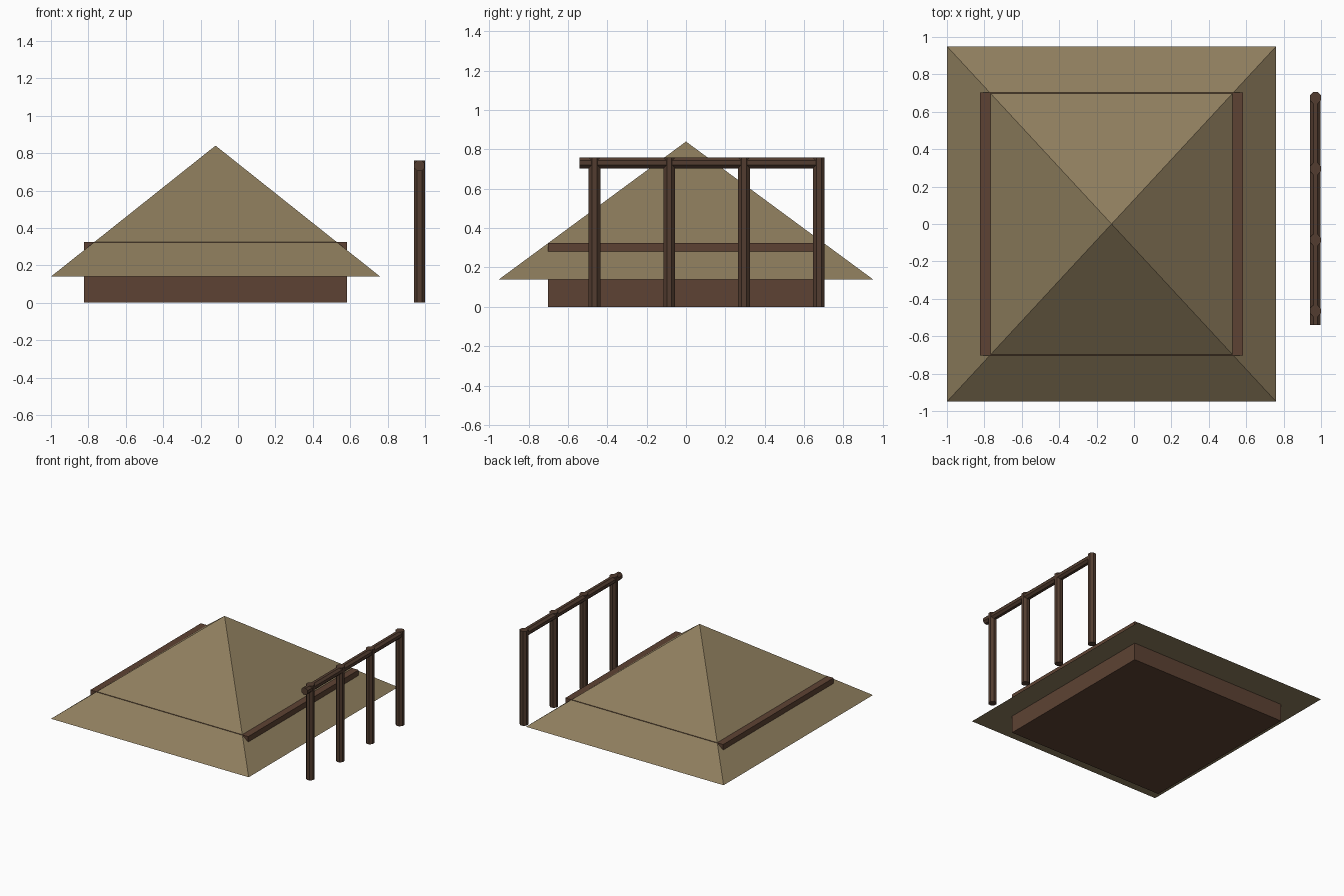
import bpy, math

if "Cube" in bpy.data.objects:
    bpy.data.objects.remove(bpy.data.objects["Cube"])

def material(name, rgb):
    m = bpy.data.materials.new(name)
    m.diffuse_color = (*rgb, 1)
    m.use_nodes = True
    m.node_tree.nodes["Principled BSDF"].inputs["Base Color"].default_value = m.diffuse_color
    return m

thatch = material("thatch", (0.27, 0.205, 0.11))
timber = material("timber", (0.11, 0.055, 0.033))
dark_timber = material("dark_timber", (0.085, 0.046, 0.029))

def finish(name, mat):
    ob = bpy.context.object
    ob.name = name
    ob.data.materials.append(mat)
    return ob

def pole(name, start, length, radius, axis):
    """Eight-sided pole with flats facing the axes, running along y or z."""
    x, y, z = start
    along_y = axis == 'Y'
    loc = (x, y + length / 2, z) if along_y else (x, y, z + length / 2)
    bpy.ops.mesh.primitive_cylinder_add(
        vertices=8, radius=radius / math.cos(math.pi / 8), depth=length)
    ob = finish(name, dark_timber)
    # turn the octagon so its flats face the axes
    for v in ob.data.vertices:
        c, s = math.cos(math.pi / 8), math.sin(math.pi / 8)
        px, py = v.co.x, v.co.y
        v.co.x, v.co.y = c * px - s * py, s * px + c * py
    ob.location = loc
    if along_y:
        ob.rotation_euler.x = math.pi / 2
    return ob

CX = -0.12

# Low walls
bpy.ops.mesh.primitive_cube_add(size=1, location=(CX, 0, 0.1625))
finish("walls", timber).scale = (1.405, 1.405, 0.325)

# Pyramid roof with wide eaves
bpy.ops.mesh.primitive_cone_add(vertices=4, radius1=math.sqrt(2), depth=0.7)
roof = finish("roof", thatch)
for v in roof.data.vertices:
    px, py = v.co.x, v.co.y
    v.co.x = (px - py) * math.sqrt(0.5) * 0.88
    v.co.y = (px + py) * math.sqrt(0.5) * 0.95
roof.location = (CX, 0, 0.49)

# Fence beside the hut
for i in range(4):
    pole(f"fence_post_{i + 1}", (0.97, -0.465 + 0.38 * i, 0), 0.76, 0.03, 'Z')
pole("fence_rail", (0.97, -0.54, 0.732), 1.22, 0.028, 'Y')
